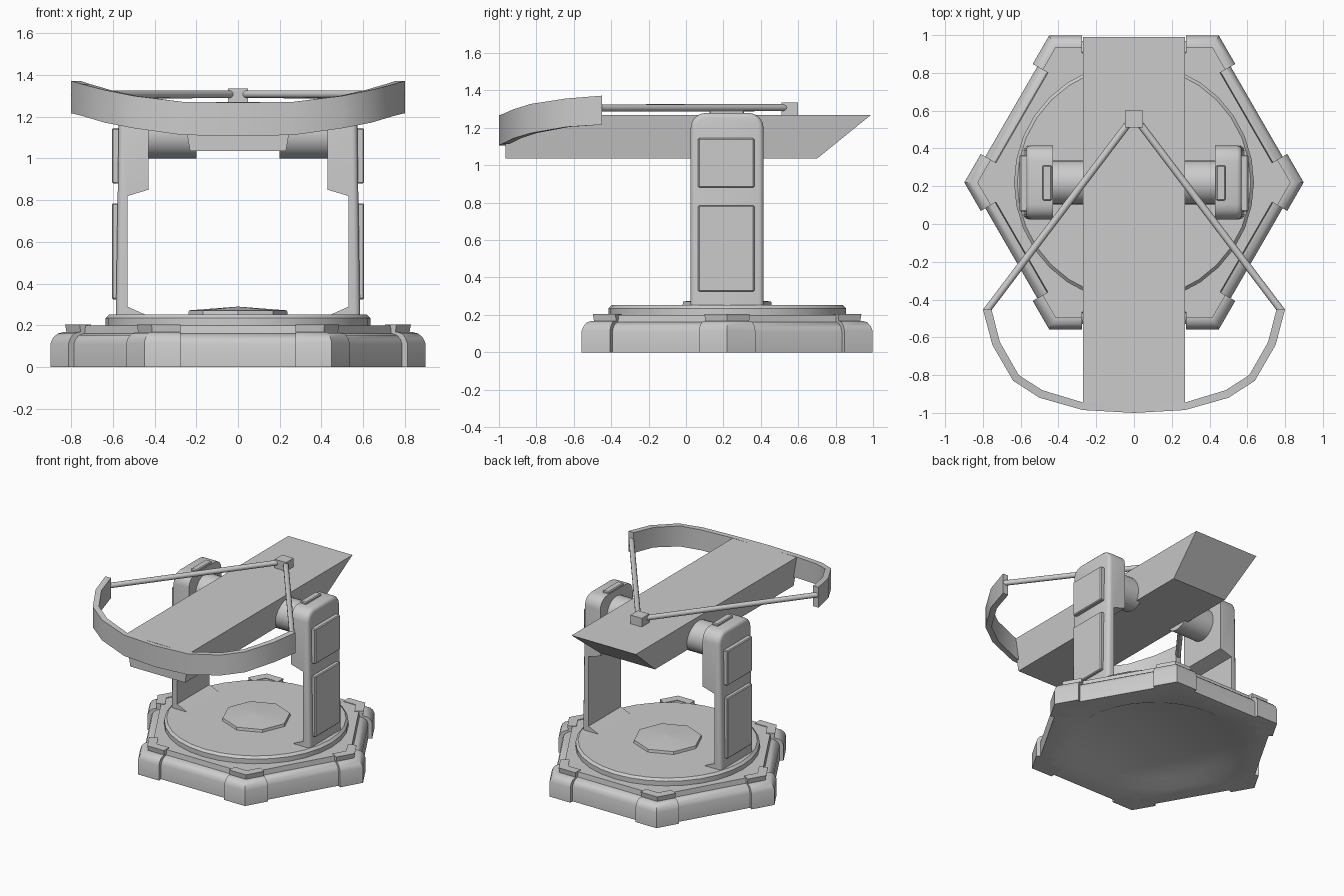
import bpy, bmesh, math
from mathutils import Vector

if "Cube" in bpy.data.objects:
    bpy.data.objects.remove(bpy.data.objects["Cube"])

CY = 0.22                      # centre of the turntable in y
C30 = math.cos(math.pi / 6)


def finish(name, bm, angle=35):
    bmesh.ops.remove_doubles(bm, verts=bm.verts, dist=1e-5)
    bmesh.ops.recalc_face_normals(bm, faces=bm.faces)
    me = bpy.data.meshes.new(name)
    bm.to_mesh(me)
    bm.free()
    ob = bpy.data.objects.new(name, me)
    bpy.context.collection.objects.link(ob)
    bpy.ops.object.select_all(action='DESELECT')
    ob.select_set(True)
    bpy.context.view_layer.objects.active = ob
    bpy.ops.object.shade_smooth_by_angle(angle=math.radians(angle))
    return ob


def loft(bm, rings):
    """Skin a list of equal closed rings and cap both ends."""
    vs = [[bm.verts.new(p) for p in r] for r in rings]
    n = len(vs[0])
    for a, b in zip(vs, vs[1:]):
        for i in range(n):
            bm.faces.new((a[i], a[(i + 1) % n], b[(i + 1) % n], b[i]))
    bm.faces.new(vs[0])
    bm.faces.new(vs[-1])


def turned(name, profile, sides, angle=35):
    """Stack of rings (radius, z) about the turntable axis."""
    bm = bmesh.new()
    loft(bm, [[(r * math.cos(2 * math.pi * i / sides),
                CY + r * math.sin(2 * math.pi * i / sides), z)
               for i in range(sides)] for r, z in profile])
    return finish(name, bm, angle)


def box(name, x, y, z, bevel=0):
    bm = bmesh.new()
    loft(bm, [[(x[0], y[0], h), (x[1], y[0], h), (x[1], y[1], h), (x[0], y[1], h)] for h in z])
    if bevel:
        bmesh.ops.bevel(bm, geom=bm.edges[:], offset=bevel, segments=1, affect='EDGES')
    return finish(name, bm, 25)


def rod(name, a, b, r, sides):
    a, b = Vector(a), Vector(b)
    q = (b - a).to_track_quat('Z', 'Y')
    bm = bmesh.new()
    loft(bm, [[p + q @ Vector((r * math.cos(t), r * math.sin(t), 0))
               for t in [2 * math.pi * i / sides for i in range(sides)]] for p in (a, b)])
    return finish(name, bm, 50)


# hexagonal base with rounded shoulder and raised deck
base = turned('hex_base', [(a / C30, z) for a, z in (
    (0.75, 0), (0.75, 0.11), (0.74, 0.135), (0.72, 0.153), (0.70, 0.16),
    (0.69, 0.162), (0.685, 0.2))], 6)
# shallow conical recess under the base
cut = turned('recess_cutter', [(0.62, -0.01), (0.60, 0), (0.52, 0.04)], 32)
cut.hide_render = True
cut.hide_viewport = True
mod = base.modifiers.new('recess', 'BOOLEAN')
mod.operation = 'DIFFERENCE'
mod.object = cut

# corner caps wrapped around each hexagon vertex
cap = [(0.778, 0), (0.778, 0.115), (0.768, 0.14), (0.75, 0.16), (0.725, 0.168),
       (0.712, 0.168), (0.718, 0.205), (0.655, 0.205), (0.655, 0)]
for k in range(6):
    bm = bmesh.new()
    t = k * math.pi / 3
    rings = []
    for side in (-1, 0, 1):
        ring = []
        for a, z in cap:
            if side:
                ang = t + side * math.pi / 6
                n = Vector((math.cos(ang), math.sin(ang)))
                p = a * n - side * 0.275 * Vector((-n.y, n.x))
            else:
                p = a / C30 * Vector((math.cos(t), math.sin(t)))
            ring.append((p.x, p.y + CY, z))
        rings.append(ring)
    loft(bm, rings)
    finish(f'corner_cap_{k + 1}', bm)

# turntable disc and central low dome
turned('turntable', [(0.635, 0.19), (0.635, 0.235), (0.618, 0.252)], 32)
turned('centre_dome', [(0.24, 0.245), (0.235, 0.272), (0.002, 0.29)], 8, 10)

# support posts, mirrored left and right
post = [(0.44, 0.25), (0.585, 0.25), (0.57, 1.28), (0.43, 1.28),
        (0.43, 0.85), (0.53, 0.82), (0.53, 0.29)]
for s, side in ((-1, 'left'), (1, 'right')):
    bm = bmesh.new()
    loft(bm, [[(s * x, y, z) for x, z in post] for y in (0.025, 0.415)])
    bmesh.ops.recalc_face_normals(bm, faces=bm.faces)
    top = [e for e in bm.edges if all(v.co.z > 1.27 for v in e.verts)
           and abs(e.verts[0].co.y - e.verts[1].co.y) < 0.01]
    bmesh.ops.bevel(bm, geom=top, offset=0.08, segments=4, profile=0.5, affect='EDGES')
    bm.normal_update()
    rim = [e for e in bm.edges if all(abs(v.co.x) > 0.565 for v in e.verts)
           and max(v.co.z for v in e.verts) > 0.3
           and sum(abs(f.normal.x) > 0.9 for f in e.link_faces) == 1]
    bmesh.ops.bevel(bm, geom=rim, offset=0.025, segments=3, profile=0.5, affect='EDGES')
    finish(f'{side}_post', bm)

    # outer panels, top pad and pivot
    xs = sorted((s * 0.56, s * 0.605))
    box(f'{side}_lower_panel', xs, (0.065, 0.365), (0.325, 0.785), 0.006)
    box(f'{side}_upper_panel', xs, (0.065, 0.365), (0.88, 1.145), 0.006)
    box(f'{side}_top_pad', sorted((s * 0.435, s * 0.485)), (0.125, 0.31), (1.26, 1.296), 0.006)
    rod(f'{side}_pivot', (s * 0.2, CY, 1.117), (s * 0.45, CY, 1.117), 0.117, 24)

    # string rod from bow tip to the catch block
    rod(f'{side}_string', (s * 0.785, -0.465, 1.307), (s * 0.02, 0.545, 1.308), 0.019, 12)

# main beam: tapered section with a raked rear end
bm = bmesh.new()
loft(bm, [[(-0.23, yb, 1.035), (0.23, yb, 1.035), (0.27, yt, 1.27), (-0.27, yt, 1.27)]
          for yb, yt in ((-0.965, -0.965), (0.70, 0.99))])
finish('main_beam', bm, 20)

# bow: outer xy, inner xy, bottom z, top z for one half
half = [(0.27, -0.985, 0.27, -0.945, 1.113, 1.272),
        (0.50, -0.92, 0.485, -0.88, 1.145, 1.30),
        (0.64, -0.83, 0.61, -0.80, 1.172, 1.328),
        (0.75, -0.64, 0.71, -0.625, 1.205, 1.357),
        (0.80, -0.45, 0.755, -0.45, 1.217, 1.372)]
full = [(-h[0], h[1], -h[2]) + h[3:] for h in reversed(half)]
full += [(0, -1.0, 0, -0.95, 1.107, 1.268)] + half
bm = bmesh.new()
loft(bm, [[(xo, yo, zb), (xo, yo, zt), (xi, yi, zt), (xi, yi, zb)]
          for xo, yo, xi, yi, zb, zt in full])
finish('bow', bm, 35)

# catch block where the strings meet
box('catch_block', (-0.048, 0.048), (0.51, 0.60), (1.262, 1.336))
